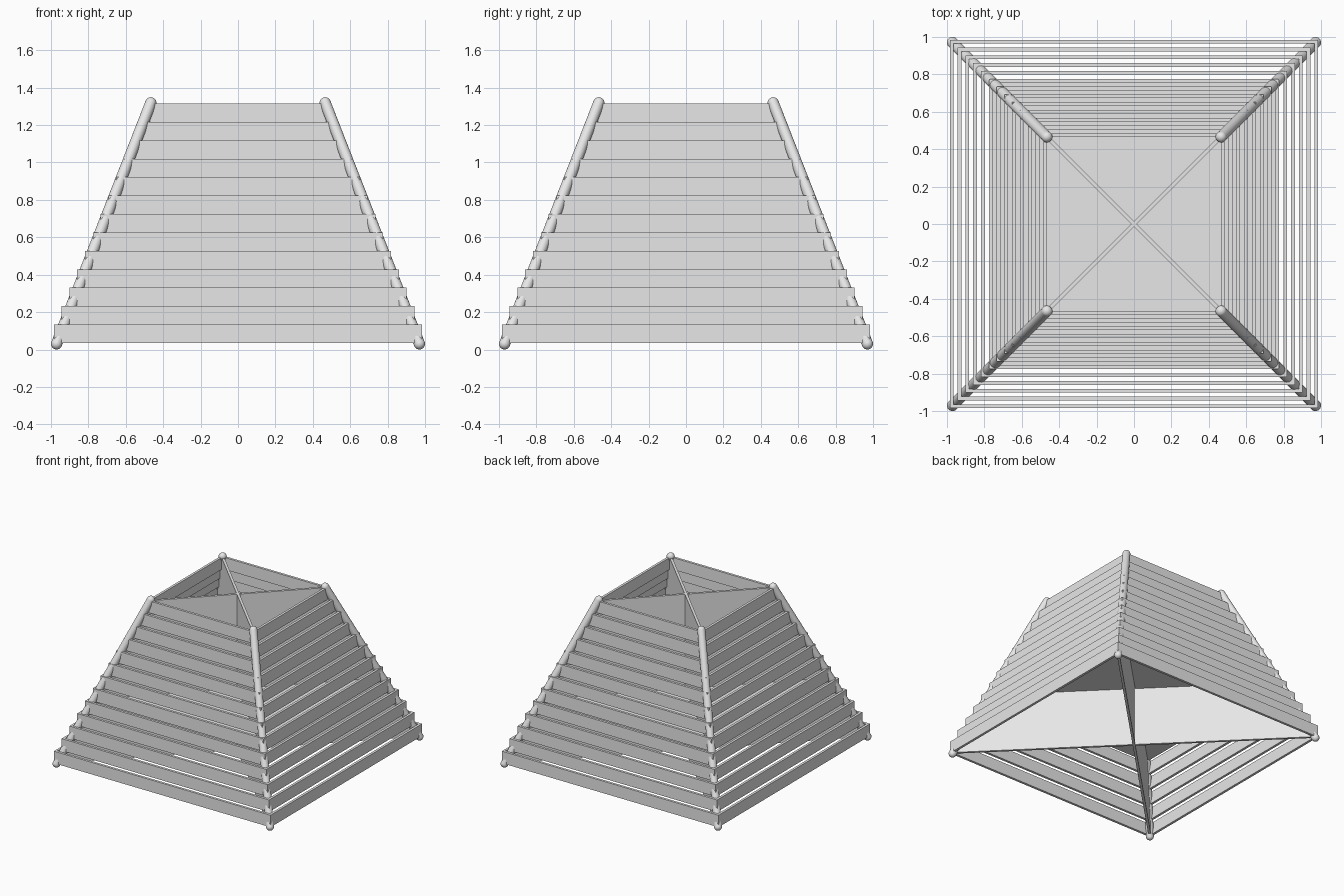
import bpy
from mathutils import Vector

cube = bpy.data.objects.get("Cube")
if cube:
    bpy.data.objects.remove(cube, do_unlink=True)

grey = bpy.data.materials.new("plain grey")
grey.use_nodes = True
COLOUR = (0.8, 0.8, 0.8, 1)
grey.diffuse_color = COLOUR
grey.node_tree.nodes["Principled BSDF"].inputs["Base Color"].default_value = COLOUR

RINGS = 13
BASE, TOP = 0.035, 1.315
STEP_UP = (TOP - BASE) / RINGS
STEP_IN = 0.0417
THICK = 0.02
POST_RADIUS = 0.03
FOOT, HEAD = Vector((0.97, 0.97, 0.03)), Vector((0.466, 0.466, 1.319))


def finish(name, smooth=False):
    ob = bpy.context.object
    ob.name = name
    ob.data.materials.append(grey)
    if smooth:
        bpy.ops.object.shade_smooth_by_angle()
    return ob


def box(name, size, centre):
    bpy.ops.mesh.primitive_cube_add(size=1, location=centre)
    ob = finish(name)
    ob.scale = size
    return ob


# Stepped rings of upright slats
for i in range(RINGS):
    r = 0.975 - i * STEP_IN
    z = BASE + (i + 0.5) * STEP_UP
    length = 2 * r + THICK
    for s, label in ((-1, "front"), (1, "back")):
        box(f"{label}_slat_{i + 1}", (length, THICK, STEP_UP), (0, s * r, z))
    for s, label in ((-1, "right"), (1, "left")):
        box(f"{label}_slat_{i + 1}", (THICK, length, STEP_UP), (s * r, 0, z))

# Sloping round corner posts with ball ends
for sx, side in ((-1, "right"), (1, "left")):
    for sy, end in ((-1, "front"), (1, "back")):
        a, b = (Vector((p.x * sx, p.y * sy, p.z)) for p in (FOOT, HEAD))
        axis = b - a
        bpy.ops.mesh.primitive_cylinder_add(
            vertices=24, radius=POST_RADIUS, depth=axis.length, location=(a + b) / 2,
            rotation=axis.to_track_quat("Z", "Y").to_euler())
        finish(f"{end}_{side}_post", True)
        for p, label in ((a, "foot"), (b, "head")):
            bpy.ops.mesh.primitive_uv_sphere_add(
                segments=24, ring_count=12, radius=POST_RADIUS, location=p)
            finish(f"{end}_{side}_post_{label}", True)

# Crossed diagonal panels running from post to post
for s, label in ((1, "first"), (-1, "second")):
    normal = Vector((1, -s, 0)).normalized() * THICK / 2
    outline = [Vector((k * x, s * k * x, z)) for k, x, z in
               ((-1, FOOT.x, BASE), (1, FOOT.x, BASE), (1, HEAD.x, TOP), (-1, HEAD.x, TOP))]
    verts = [p + normal for p in outline] + [p - normal for p in outline]
    faces = [(0, 1, 2, 3), (7, 6, 5, 4)]
    faces += [(j, j + 4, (j + 1) % 4 + 4, (j + 1) % 4) for j in range(4)]
    mesh = bpy.data.meshes.new(f"{label}_diagonal_panel")
    mesh.from_pydata(verts, [], faces)
    mesh.materials.append(grey)
    panel = bpy.data.objects.new(mesh.name, mesh)
    bpy.context.collection.objects.link(panel)
    # Consistent outward winding
    bpy.context.view_layer.objects.active = panel
    bpy.ops.object.select_all(action="DESELECT")
    panel.select_set(True)
    bpy.ops.object.mode_set(mode="EDIT")
    bpy.ops.mesh.select_all(action="SELECT")
    bpy.ops.mesh.normals_make_consistent(inside=False)
    bpy.ops.object.mode_set(mode="OBJECT")

# Level shelf inside the slats
box("inner_shelf", (1.55, 1.55, THICK), (0, 0, 0.53))
